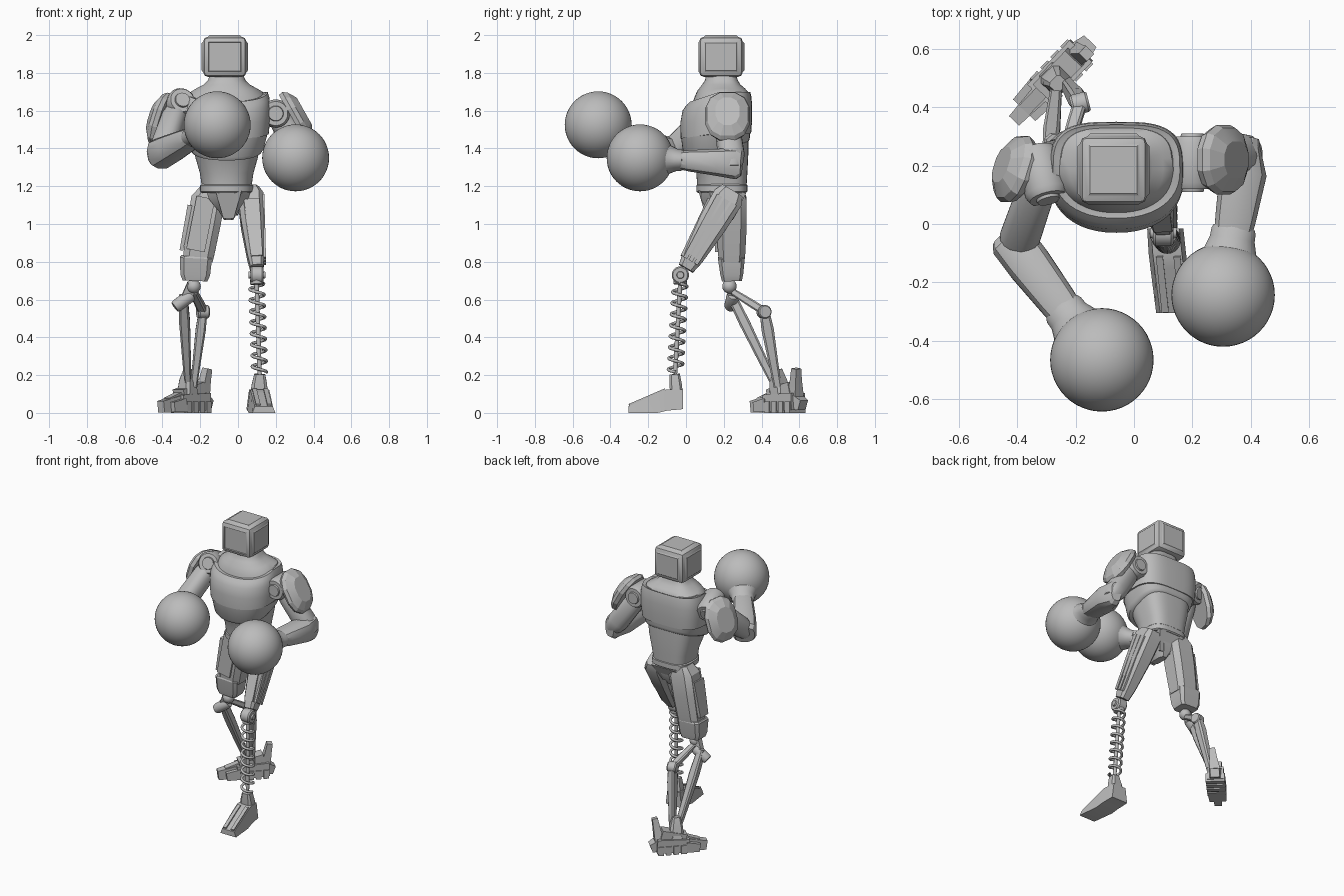
import bpy, bmesh, math
from mathutils import Vector, Matrix

old = bpy.data.objects.get("Cube")
if old:
    bpy.data.objects.remove(old, do_unlink=True)

metal = bpy.data.materials.new("plain_grey")
metal.use_nodes = True
grey = (0.5, 0.5, 0.5, 1)
metal.diffuse_color = grey
metal.node_tree.nodes["Principled BSDF"].inputs["Base Color"].default_value = grey
V = Vector


def finish(name, bm, angle=30):
    bmesh.ops.recalc_face_normals(bm, faces=bm.faces[:])
    mesh = bpy.data.meshes.new(name)
    bm.to_mesh(mesh)
    bm.free()
    mesh.materials.append(metal)
    ob = bpy.data.objects.new(name, mesh)
    bpy.context.collection.objects.link(ob)
    bpy.ops.object.select_all(action='DESELECT')
    ob.select_set(True)
    bpy.context.view_layer.objects.active = ob
    bpy.ops.object.shade_smooth_by_angle(angle=math.radians(angle))


def skin(name, rings, angle=30):
    """Bridge a stack of point rings and cap both ends."""
    bm = bmesh.new()
    loops = [[bm.verts.new(p) for p in ring] for ring in rings]
    n = len(loops[0])
    for a, b in zip(loops, loops[1:]):
        for i in range(n):
            j = (i + 1) % n
            bm.faces.new((a[i], a[j], b[j], b[i]))
    bm.faces.new(loops[0])
    bm.faces.new(loops[-1])
    finish(name, bm, angle)


def outline(n, p):
    """Unit superellipse; p = 2 is round, a large p is square."""
    pts = []
    for i in range(n):
        a = math.tau * (i + 0.5) / n
        c, s = math.cos(a), math.sin(a)
        pts.append((math.copysign(abs(c) ** (2 / p), c), math.copysign(abs(s) ** (2 / p), s)))
    return pts


def limb(name, p0, p1, sections, n=8, p=3, side=(1, 0, 0), angle=30):
    """Sections (t, half width along side, half depth) between two points."""
    p0, p1 = V(p0), V(p1)
    d = (p1 - p0).normalized()
    u = V(side)
    u = (u - d * u.dot(d)).normalized()
    w = d.cross(u)
    skin(name, [[p0.lerp(p1, t) + u * (a * c) + w * (b * s) for c, s in outline(n, p)]
                for t, a, b in sections], angle)


def rod(name, p0, p1, r, n=20, bevel=0.12):
    side = (1, 0, 0) if abs(p1[0] - p0[0]) < 0.05 else (0, 0, 1)
    k = r * 0.85
    limb(name, p0, p1, [(0, k, k), (bevel, r, r), (1 - bevel, r, r), (1, k, k)], n, 2, side)


def bar(name, p0, p1, a, b, side=(1, 0, 0), taper=1.0):
    limb(name, p0, p1, [(0, a, b), (1, a * taper, b * taper)], 4, 60, side)


def ball(name, centre, r, seg=48):
    bm = bmesh.new()
    bmesh.ops.create_uvsphere(bm, u_segments=seg, v_segments=seg // 2, radius=r,
                              matrix=Matrix.Translation(centre))
    finish(name, bm)


# Torso: round front, flatter back; rows (z, half width, front y, back y, tilt)
def body(name, rows, cap=1, n=48):
    """The tilt raises a ring towards the back, up to the cap behind its middle."""
    rings = []
    for z, hw, yf, yb, tilt in rows:
        mid, hy = (yf + yb) / 2, (yb - yf) / 2
        ring = []
        for i in range(n):
            a = math.tau * i / n
            c, s = math.cos(a), math.sin(a)
            e = 0.6 if s > 0 else 0.9
            dy = hy * math.copysign(abs(s) ** e, s)
            ring.append((-.06 + hw * math.copysign(abs(c) ** e, c), mid + dy, z + tilt * min(dy, cap)))
        rings.append(ring)
    skin(name, rings, 35)


body("abdomen", [(1.19, .13, .06, .32, 0), (1.27, .142, .055, .325, 0),
                 (1.35, .165, .03, .33, .15), (1.43, .18, .01, .33, .25)])
body("chest_rim", [(1.385, .17, .03, .325, .32), (1.39, .186, .0, .335, .32), (1.405, .197, -.012, .338, .3),
                   (1.5, .222, -.028, .345, .15)])
body("chest", [(1.48, .223, -.028, .345, .15), (1.55, .23, -.03, .35, .08), (1.62, .231, -.018, .35, .1),
               (1.67, .226, .0, .347, .25), (1.7, .217, .02, .34, .33), (1.695, .203, .033, .332, .33)], 0)
body("collar", [(1.67, .203, .033, .332, .33), (1.7, .19, .042, .328, .25), (1.718, .16, .06, .312, .1),
                (1.738, .122, .085, .288, 0), (1.76, .1, .1, .275, 0), (1.80, .083, .11, .262, 0)], 0)
body("belt", [(1.165, .132, .063, .318, 0), (1.172, .14, .055, .325, 0),
              (1.205, .14, .055, .325, 0), (1.212, .132, .063, .318, 0)])

# Head: chamfered box with raised plates and a framed screen
bm = bmesh.new()
bmesh.ops.create_cube(bm, size=1, matrix=Matrix.Translation((-.07, .185, 1.885)) @ Matrix.Diagonal((.228, .23, .212, 1)))
bmesh.ops.bevel(bm, geom=bm.edges[:], offset=.024, segments=2, affect='EDGES', profile=.5)
for f in sorted(bm.faces, key=lambda f: -f.calc_area())[:6]:
    if f.normal.y < -0.5:
        bmesh.ops.inset_region(bm, faces=[f], thickness=.006, depth=.004)
        bmesh.ops.inset_region(bm, faces=[f], thickness=.004, depth=-.006)
    elif f.normal.z > -0.5:
        bmesh.ops.inset_region(bm, faces=[f], thickness=.014, depth=.009)
finish("head", bm)

# Pelvis
limb("pelvis", (-.05, .19, 1.18), (-.05, .19, 1.02),
     [(0, .125, .12), (.3, .11, .115), (.7, .055, .09), (1, .025, .06)], 8, 3)
bar("groin_plate", (-.05, .085, 1.18), (-.05, .115, 1.03), .07, .02, taper=.4)
bar("seat_plate", (-.05, .3, 1.17), (-.05, .25, 1.05), .1, .02, taper=.5)

# Forward leg: thigh with raised ridges, knee, spring shin and foot
hip, knee = V((.065, .235, 1.16)), V((.1, .0, .765))
limb("left_thigh", hip, knee, [(-.04, .05, .065), (.06, .071, .086), (.4, .066, .08),
                               (.85, .047, .06), (1, .036, .045)], 8, 3.8)
for k in (-.045, 0, .045):
    off = V((.063, k * .85, -k * .5))
    bar("thigh_ridge", hip.lerp(knee, .08) + off, hip.lerp(knee, .9) + off * .72, .009, .016, taper=.7)
bar("thigh_front_plate", (.072, .125, 1.13), (.1, -.02, .83), .042, .012, taper=.75)
rod("left_knee", (.065, -.03, .73), (.135, -.03, .73), .046)
rod("left_knee_pin", (.055, -.03, .73), (.145, -.03, .73), .02)
top, low = V((.098, -.03, .71)), V((.115, -.058, .19))
rod("spring_core", top, low, .012, 12)
rod("spring_cap", top, top.lerp(low, .06), .036)
curve = bpy.data.curves.new("shin_spring", 'CURVE')
curve.dimensions = '3D'
curve.bevel_depth = .0085
curve.bevel_resolution = 2
line = curve.splines.new('POLY')
turns, steps = 8, 20
line.points.add(turns * steps)
for i, pt in enumerate(line.points):
    a = math.tau * i / steps
    q = top.lerp(low, .05 + .9 * i / (turns * steps))
    pt.co = (q.x + .038 * math.cos(a), q.y + .038 * math.sin(a), q.z, 1)
spring = bpy.data.objects.new("shin_spring", curve)
bpy.context.collection.objects.link(spring)
curve.materials.append(metal)
bpy.ops.object.select_all(action='DESELECT')
spring.select_set(True)
bpy.context.view_layer.objects.active = spring
bpy.ops.object.convert(target='MESH')


def wedge(name, rows):
    """Sections (y, centre x, half width, bottom z, top z), narrower on top."""
    skin(name, [[(c - w, y, b), (c + w, y, b), (c + .78 * w, y, t), (c - .78 * w, y, t)]
                for y, c, w, b, t in rows])


wedge("left_foot", [(-.015, .107, .062, .02, .125), (-.1, .114, .064, .012, .125),
                    (-.15, .12, .064, 0, .105), (-.305, .137, .061, 0, .035)])
limb("left_ankle", (.112, -.05, .1), (.115, -.06, .205), [(0, .048, .035), (.5, .042, .034), (1, .03, .028)], 8, 4)
for k in (-.03, .03):
    bar("foot_rail", (.117 + k, -.11, .122), (.137 + k, -.3, .04), .012, .008)

# Rear leg: armoured thigh, twin struts and splayed foot
limb("right_thigh", (-.148, .245, 1.19), (-.23, .24, .71),
     [(0, .055, .06), (.12, .094, .08), (.4, .092, .082), (.7, .086, .076), (.79, .083, .07)], 8, 3.5)
limb("right_thigh_cuff", (-.222, .24, .83), (-.228, .243, .70),
     [(0, .08, .068), (.08, .087, .073), (.75, .081, .062), (1, .068, .054)], 8, 6)
bar("thigh_plate", (-.17, .166, 1.14), (-.225, .166, .86), .05, .012)
bar("thigh_side_plate", (-.255, .235, 1.1), (-.3, .235, .86), .012, .055, taper=.8)
ball("right_knee", (-.235, .23, .67), .038, 24)
rod("knee_cross_pin", (-.335, .235, .56), (-.245, .25, .625), .034)
bar("knee_link", (-.24, .23, .68), (-.29, .25, .58), .03, .022, taper=.8)
limb("front_strut", (-.29, .24, .62), (-.265, .47, .15),
     [(0, .024, .026), (.3, .03, .03), (.7, .024, .025), (1, .018, .02)], 8, 4)
limb("upper_rear_strut", (-.235, .25, .64), (-.185, .41, .54), [(0, .02, .018), (.6, .024, .022), (1, .024, .022)], 8, 4)
rod("rear_strut_joint", (-.215, .405, .535), (-.155, .42, .535), .036)
limb("lower_rear_strut", (-.185, .415, .54), (-.235, .485, .14),
     [(0, .024, .026), (.25, .028, .034), (.7, .022, .026), (1, .02, .022)], 8, 4)

fwd, across = V((-.69, -.72, 0)), V((.72, -.69, 0))
mid = V((-.27, .5, 0))


def foot_part(name, a, b, hw, hh, shift=0, taper=1.0):
    """Bar laid along the foot; a and b are (distance forward, height)."""
    p = [mid + fwd * q[0] + across * shift + V((0, 0, q[1])) for q in (a, b)]
    bar(name, p[0], p[1], hw, hh, across, taper)


foot_part("right_foot", (-.13, .06), (.08, .05), .054, .046)
foot_part("right_instep", (-.1, .125), (.06, .085), .04, .04)
for i in range(4):
    foot_part("sole_slat", (-.125 + i * .05, .03), (-.09 + i * .05, .03), .062, .03)
for k in (-1, 1):
    foot_part("side_toe", (.06, .042), (.15, .03), .026, .036, k * .034, .75)
foot_part("middle_toe", (.06, .05), (.2, .032), .034, .045, 0, .7)
foot_part("toe_plate", (.05, .1), (.15, .066), .024, .014)
foot_part("heel", (-.11, .06), (-.165, .04), .042, .04, 0, .7)
limb("heel_spike", mid - fwd * .11 + V((0, 0, .08)), mid - fwd * .135 + across * .02 + V((0, 0, .235)),
     [(0, .035, .03), (.6, .024, .022), (1, .02, .018)], 4, 60, across)
limb("right_ankle", mid + V((0, 0, .08)), mid + V((.01, -.02, .23)),
     [(0, .05, .05), (.6, .042, .042), (1, .024, .027)], 8, 4, across)


# Arms: shoulder joint, upper arm, pad, forearm, cuff and round glove
def arm(side, shoulder, elbow, fist, pad, normal, axis, elbow_size, wrist):
    shoulder, elbow, fist, pad, normal = map(V, (shoulder, elbow, fist, pad, normal))
    normal.normalize()
    axis = V(axis).normalized()
    rod(side + "_shoulder", shoulder - axis * .09, shoulder + axis * .09, .075, 24)
    rod(side + "_shoulder_cap", shoulder - axis * .1, shoulder + axis * .1, .045, 24)
    rod(side + "_shoulder_socket", (-.06 + (shoulder.x + .06) * .6, .2, shoulder.z - .02), shoulder, .065)
    limb(side + "_upper_arm", shoulder, elbow,
         [(0, .05, .05), (.25, .066, .066), (.85, .07, .07), (1, .06, .06), (1.12, .04, .04)], 16, 2.5, (0, 0, 1))
    limb(side + "_shoulder_pad", pad - normal * .03, pad + normal * .045,
         [(0, .11, .145), (.3, .122, .15), (.6, .112, .135), (1, .065, .085)], 12, 2.4, (0, 1, 0), 15)
    d = (fist - elbow).normalized()
    eh, ew = elbow_size
    limb(side + "_forearm", elbow - d * .05, fist - d * .2,
         [(0, eh * .75, ew * .8), (.08, eh, ew), (.35, .074, wrist * 1.15), (.8, .058, wrist), (1, .046, wrist * .9)],
         12, 2.8, (0, 0, 1))
    limb(side + "_glove_cuff", fist - d * .235, fist - d * .1,
         [(0, .05, wrist), (.1, .056, wrist + .005), (.3, .06, wrist + .006), (.6, .078, .09), (1, .12, .125)],
         24, 2, (0, 0, 1), 40)
    ball(side + "_glove", fist, .177)


arm("right", (-.315, .17, 1.625), (-.402, -.08, 1.375), (-.11, -.465, 1.525),
    (-.413, .19, 1.555), (-.9, .3, .28), (.2, -.8, .3), (.08, .078), .068)
arm("left", (.2, .21, 1.585), (.385, .245, 1.322), (.305, -.243, 1.35),
    (.312, .22, 1.575), (.85, 0, .48), (0, 1, 0), (.086, .045), .072)
